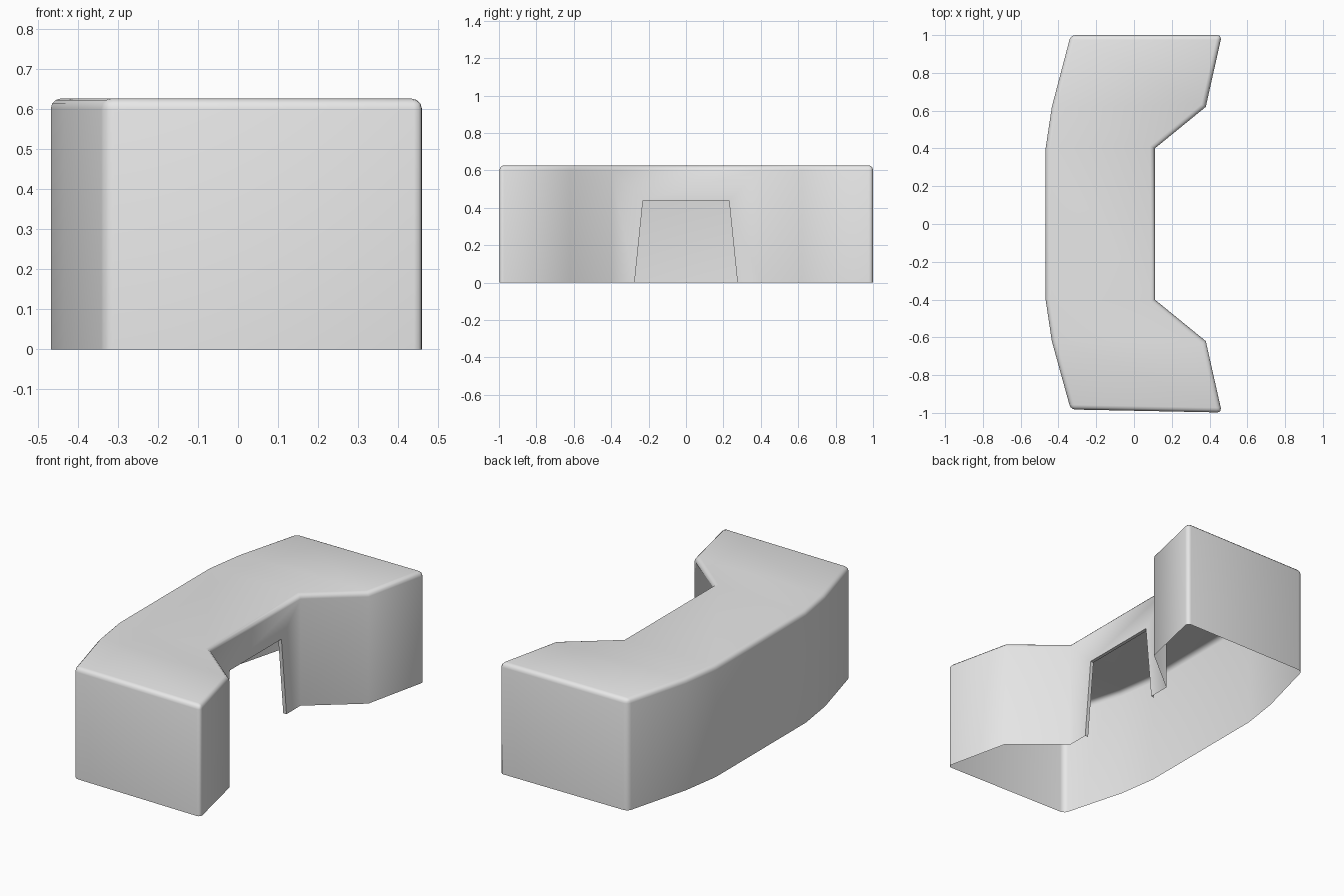
import bpy
import bmesh
import math

cube = bpy.data.objects.get("Cube")
if cube:
    bpy.data.objects.remove(cube, do_unlink=True)

HEIGHT = 0.627

# One plain grey for the whole desk
grey = bpy.data.materials.new("light_grey")
grey.use_nodes = True
colour = (0.8, 0.8, 0.8, 1)
grey.diffuse_color = colour
grey.node_tree.nodes["Principled BSDF"].inputs["Base Color"].default_value = colour

# Cross stations along the desk: (outer x, outer y, inner x, inner y)
half = [(-0.335, 1.0, 0.465, 1.0), (-0.435, 0.62, 0.38, 0.62), (-0.468, 0.4, 0.11, 0.4)]
stations = half + [(ox, -oy, ix, -iy) for ox, oy, ix, iy in reversed(half)]
stations[-1] = (-0.335, -0.982, 0.465, -0.998)

bm = bmesh.new()


def column(x, y):
    """Bottom and top vertex of one corner."""
    return bm.verts.new((x, y, 0)), bm.verts.new((x, y, HEIGHT))


def wall(a, b):
    return bm.faces.new((a[0], b[0], b[1], a[1]))


outer = [column(s[0], s[1]) for s in stations]
inner = [column(s[2], s[3]) for s in stations]

# Top, curved outer wall and wing walls
for i in range(len(stations) - 1):
    bm.faces.new((outer[i][1], outer[i + 1][1], inner[i + 1][1], inner[i][1]))
    wall(outer[i], outer[i + 1])
    if i != 2:
        wall(inner[i + 1], inner[i])

# End walls
wall(inner[0], outer[0])
wall(outer[-1], inner[-1])

# Knee opening: tapered jambs and lintel, with a narrow return inside
opening = [(0.275, 0), (0.23, 0.44), (-0.23, 0.44), (-0.275, 0)]
frame = [inner[2][0], inner[2][1], inner[3][1], inner[3][0]]
edge = [bm.verts.new((0.11, y, z)) for y, z in opening]
back = [bm.verts.new((0.09, y, z)) for y, z in opening]
for i in range(3):
    bm.faces.new((frame[i], frame[i + 1], edge[i + 1], edge[i]))
    bm.faces.new((edge[i], edge[i + 1], back[i + 1], back[i]))

bmesh.ops.recalc_face_normals(bm, faces=bm.faces)
top_face = max(bm.faces, key=lambda f: f.calc_center_median().z)
if top_face.normal.z < 0:
    bmesh.ops.reverse_faces(bm, faces=bm.faces)

# Round the top rim and the four end corners
corners = [outer[0], outer[-1], inner[0], inner[-1]]
rim = [e for e in bm.edges
       if all(v.co.z > HEIGHT - 0.001 for v in e.verts)
       and any(abs(f.normal.z) < 0.5 for f in e.link_faces)]
posts = [e for e in bm.edges if any(set(e.verts) == set(c) for c in corners)]
bmesh.ops.bevel(bm, geom=rim + posts, offset=0.025, segments=3,
                profile=0.5, affect='EDGES', clamp_overlap=True)

mesh = bpy.data.meshes.new("desk_shell")
bm.to_mesh(mesh)
bm.free()
desk = bpy.data.objects.new("desk_shell", mesh)
bpy.context.collection.objects.link(desk)
mesh.materials.append(grey)

# Soft shading, crisp only at the opening return
bpy.ops.object.select_all(action='DESELECT')
desk.select_set(True)
bpy.context.view_layer.objects.active = desk
bpy.ops.object.shade_smooth_by_angle(angle=math.radians(60))
